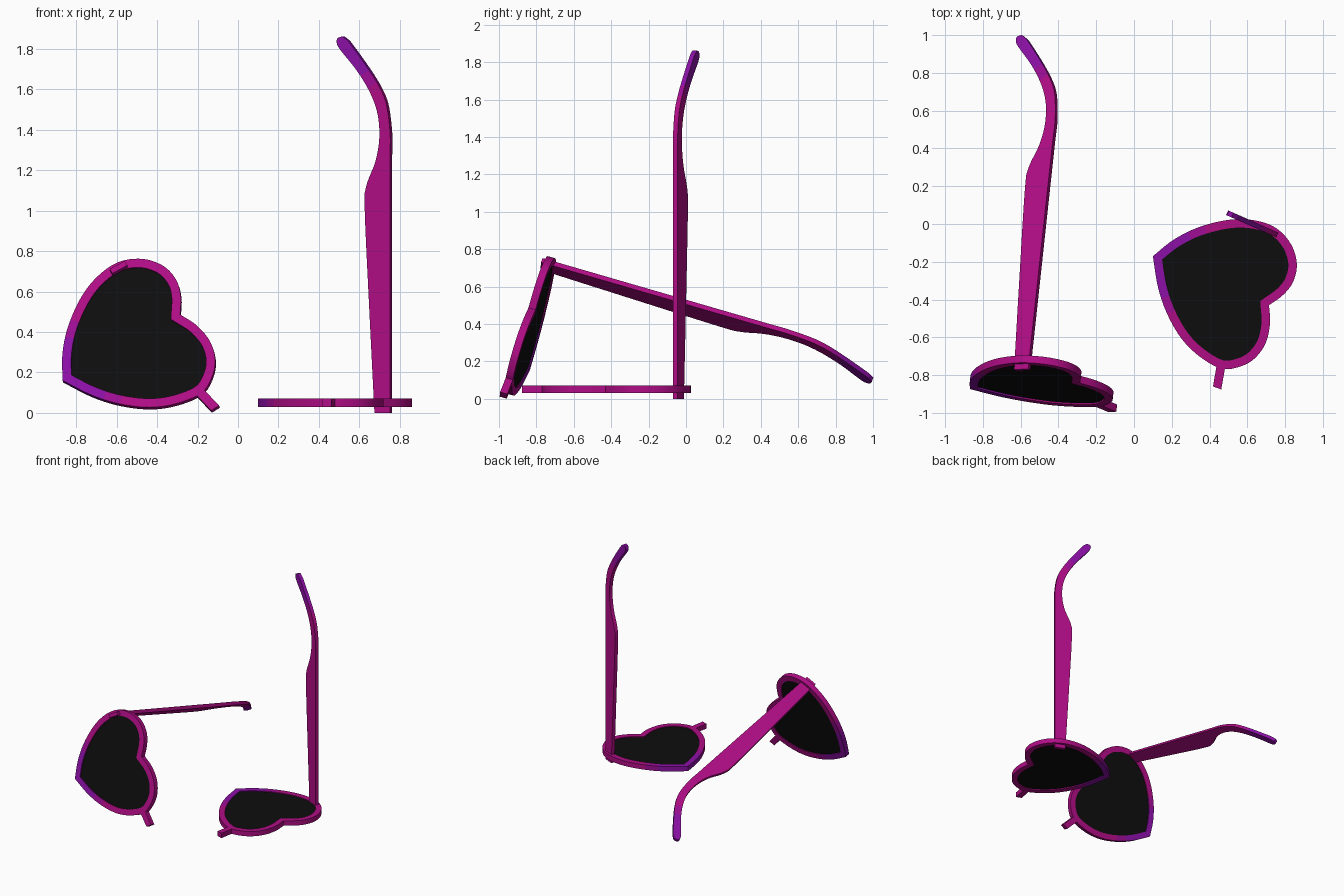
import bpy, bmesh, math
from mathutils import Vector, Matrix

if "Cube" in bpy.data.objects:
    bpy.data.objects.remove(bpy.data.objects["Cube"])

def mat(name, rgb):
    m = bpy.data.materials.new(name)
    m.diffuse_color = (*rgb, 1)
    m.use_nodes = True
    m.node_tree.nodes["Principled BSDF"].inputs["Base Color"].default_value = m.diffuse_color
    return m

MAGENTA = mat("magenta", (0.43, 0.004, 0.235))
PLUM = mat("plum", (0.34, 0.004, 0.30))
VIOLET = mat("violet", (0.26, 0.005, 0.38))
BLACK = mat("lens_black", (0.004, 0.004, 0.004))
FRAME = [MAGENTA, PLUM, VIOLET]

def spline(pts, n):
    """Catmull-Rom through points of any dimension, open ended."""
    pts = [Vector(p) for p in pts]
    ext = [2 * pts[0] - pts[1]] + pts + [2 * pts[-1] - pts[-2]]
    out = []
    for i in range(1, len(ext) - 2):
        a, b, c, d = ext[i - 1:i + 3]
        for k in range(n):
            t = k / n
            out.append(0.5 * (2 * b + (c - a) * t + (2 * a - 5 * b + 4 * c - d) * t * t
                              + (3 * b - a - 3 * c + d) * t ** 3))
    return out + [pts[-1]]

def finish(name, bm, mats, xf):
    bm.transform(xf)
    bmesh.ops.recalc_face_normals(bm, faces=bm.faces)
    me = bpy.data.meshes.new(name)
    for f in bm.faces:
        f.smooth = True
    bm.to_mesh(me)
    bm.free()
    for m in mats:
        me.materials.append(m)
    me.set_sharp_from_angle(angle=math.radians(35))
    ob = bpy.data.objects.new(name, me)
    bpy.context.collection.objects.link(ob)

def tube(name, sections, closed, rule, xf):
    """Joins four-cornered sections into a bar; rule picks the colour from the face centre."""
    bm = bmesh.new()
    rings = [[bm.verts.new(p) for p in s] for s in sections]
    n = len(rings)
    for i in range(n if closed else n - 1):
        a, b = rings[i], rings[(i + 1) % n]
        for k in range(4):
            j = (k + 1) % 4
            bm.faces.new((a[k], a[j], b[j], b[k]))
    if not closed:
        bm.faces.new(rings[0])
        bm.faces.new(rings[-1])
    for f in bm.faces:
        f.material_index = rule(f.calc_center_median())
    finish(name, bm, FRAME, xf)

def prism(name, poly, z0, z1, m, xf):
    bm = bmesh.new()
    lo = [bm.verts.new((p[0], p[1], z0)) for p in poly]
    hi = [bm.verts.new((p[0], p[1], z1)) for p in poly]
    bm.faces.new(lo)
    bm.faces.new(hi)
    for i in range(len(poly)):
        j = (i + 1) % len(poly)
        bm.faces.new((lo[i], lo[j], hi[j], hi[i]))
    finish(name, bm, [m], xf)

# Heart outline, clockwise from the tip; sharp at tip and notch
TIP = Vector((0.10, -0.17))
NOTCH = (0.715, -0.43)
upper = [TIP, (.21, -.083), (.34, -.018), (.50, .022), (.635, .02), (.75, -.02), (.83, -.105),
         (.862, -.21), (.843, -.305), (.79, -.375), NOTCH]
lower = [NOTCH, (.72, -.53), (.695, -.635), (.635, -.715), (.555, -.757), (.46, -.765),
         (.345, -.70), (.25, -.605), (.175, -.475), (.127, -.335), TIP]
outer = spline(upper, 5)[:-1] + spline(lower, 5)[:-1]

def inset(poly, d):
    res = []
    for i, p in enumerate(poly):
        a = (p - poly[i - 1]).normalized()
        b = (poly[(i + 1) % len(poly)] - p).normalized()
        na, nb = Vector((a.y, -a.x)), Vector((b.y, -b.x))
        m = (na + nb).normalized()
        res.append(p + m * d / max(0.5, m.dot(na)))
    return res

inner = inset(outer, 0.045)
lens_edge = inset(outer, 0.04)
H = 0.02   # half thickness of the frame

# Temple arm: pairs of edge points (x, z, x, z)
arm = [(.675, 0, .752, 0), (.65, .5, .752, .5), (.627, 1.0, .752, 1.0), (.634, 1.12, .752, 1.15),
       (.68, 1.245, .752, 1.265), (.699, 1.36, .752, 1.39), (.691, 1.475, .733, 1.53),
       (.655, 1.58, .695, 1.62), (.59, 1.69, .635, 1.715), (.503, 1.80, .552, 1.83),
       (.488, 1.835, .532, 1.85), (.492, 1.855, .516, 1.863)]
T = Vector((0.406, 0.914, 0)) * 0.027

def arm_point(x, z):
    return Vector((x, -0.07 + (0.752 - x) * 0.444, z - 0.05))

def rim_colour(c):
    d = (c.xy - TIP).length
    return 2 if d < 0.23 else 1 if d < 0.30 else 0

def arm_colour(c):
    return 2 if c.z > 1.63 else 1 if c.z > 1.57 else 0

def build_half(side, xf):
    # heart rim
    tube(side + "_rim", [[(o.x, o.y, -H), (o.x, o.y, H), (i.x, i.y, H), (i.x, i.y, -H)]
                         for o, i in zip(outer, inner)], True, rim_colour, xf)
    # dark lens
    prism(side + "_lens", lens_edge, -0.012, 0.014, BLACK, xf)
    # broken bridge stub
    prism(side + "_bridge", [(.438, -.745), (.485, -.745), (.462, -.876), (.418, -.86)],
          -H, H, MAGENTA, xf)
    # temple arm
    secs = []
    for x0, z0, x1, z1 in spline(arm, 5):
        a, b = arm_point(x0, z0), arm_point(x1, z1)
        secs.append([a, b, b + T, a + T])
    tube(side + "_temple", secs, False, arm_colour, xf)

# Half lying on its front, arm pointing up
build_half("lying", Matrix.Translation((0, 0, 0.05)))

# Mirrored half standing on its rim, arm pointing back
n = Vector((0.108, 1, -0.29)).normalized()
e1 = Vector((n.y, -n.x, 0)).normalized()
e2 = e1.cross(n)
basis = Matrix((e1, e2, n)).transposed().to_4x4()
stand = (Matrix.Translation((-0.866, -0.855, 0.155)) @ basis
         @ Matrix.Rotation(math.radians(53.5), 4, 'Z') @ Matrix.Translation((-TIP.x, -TIP.y, 0)))
build_half("standing", stand)
